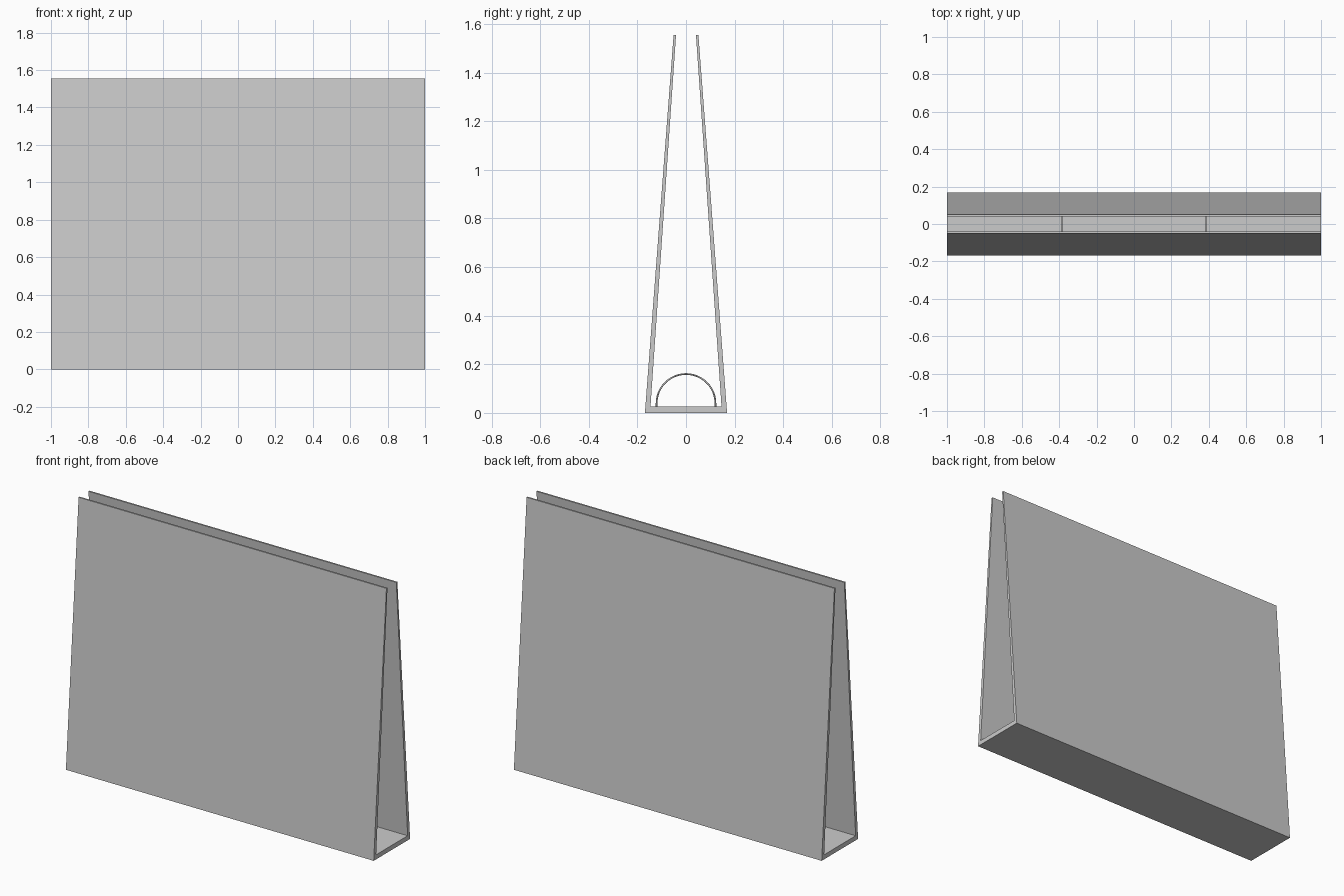
import bpy, math

if "Cube" in bpy.data.objects:
    bpy.data.objects.remove(bpy.data.objects["Cube"])

HALF = 1.0      # half length along x
H = 1.555       # overall height
BASE = 0.027    # floor thickness


def extrude_profile(name, prof):
    """Prism along x from a closed (y, z) outline."""
    n = len(prof)
    verts = [(x, y, z) for x in (-HALF, HALF) for y, z in prof]
    faces = [tuple(reversed(range(n))), tuple(range(n, 2 * n))]
    faces += [(i, (i + 1) % n, n + (i + 1) % n, n + i) for i in range(n)]
    me = bpy.data.meshes.new(name)
    me.from_pydata(verts, [], faces)
    ob = bpy.data.objects.new(name, me)
    bpy.context.collection.objects.link(ob)
    return ob


def wire_arch(name, x, r=0.121, cz=0.039, wire=0.0035, steps=24):
    """Thin semicircular ring standing on the floor."""
    cu = bpy.data.curves.new(name, 'CURVE')
    cu.dimensions = '3D'
    cu.bevel_depth = wire
    cu.bevel_resolution = 2
    cu.use_fill_caps = True
    pts = [(x, r, BASE - 0.002)]
    for i in range(steps + 1):
        a = math.pi * i / steps
        pts.append((x, r * math.cos(a), cz + r * math.sin(a)))
    pts.append((x, -r, BASE - 0.002))
    sp = cu.splines.new('POLY')
    sp.points.add(len(pts) - 1)
    for p, co in zip(sp.points, pts):
        p.co = (*co, 1)
    sp.use_smooth = True
    ob = bpy.data.objects.new(name, cu)
    bpy.context.collection.objects.link(ob)
    return ob


# Folded body: floor and two leaning tapered panels, open at top and ends
right_half = [(0.169, 0), (0.051, H), (0.041, H), (0.146, BASE)]
left_half = [(-y, z) for y, z in reversed(right_half)]
extrude_profile("folded_stand", right_half + left_half)

# Binder rings inside, on the floor
for side, x in (("left", -0.385), ("right", 0.385)):
    wire_arch(side + "_ring", x)
